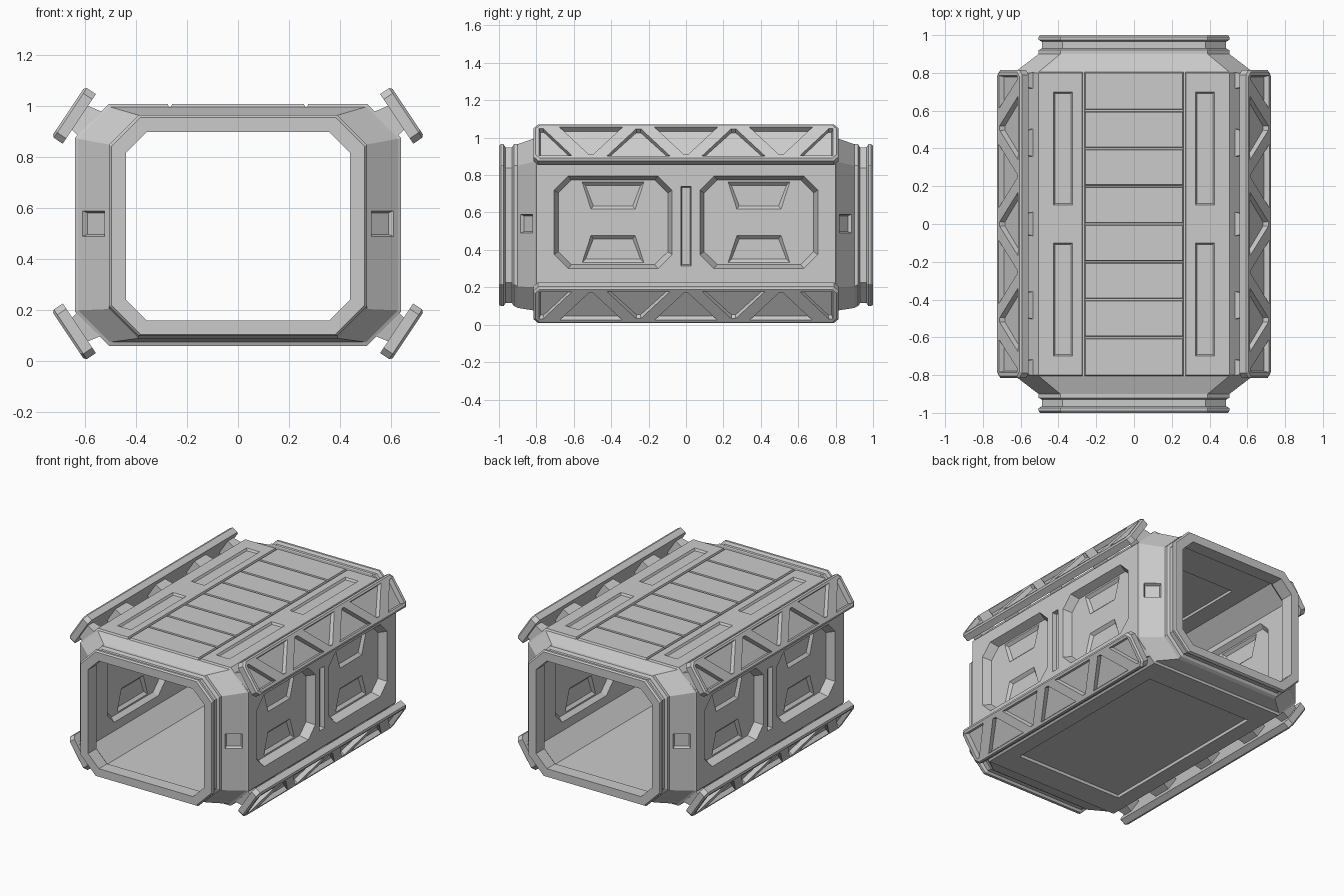
import bpy, bmesh
from mathutils import Vector

if "Cube" in bpy.data.objects:
    bpy.data.objects.remove(bpy.data.objects["Cube"])

def loft(bm, loops, ring=False):
    """Skin a list of equal point loops; capped, or joined end to end."""
    vs = [[bm.verts.new(p) for p in lp] for lp in loops]
    n = len(vs[0])
    pairs = list(zip(vs, vs[1:])) + ([(vs[-1], vs[0])] if ring else [])
    for a, b in pairs:
        for i in range(n):
            j = (i + 1) % n
            bm.faces.new((a[i], a[j], b[j], b[i]))
    if not ring:
        bm.faces.new(vs[0][::-1])
        bm.faces.new(vs[-1])

def finish(bm, name):
    bmesh.ops.recalc_face_normals(bm, faces=bm.faces[:])
    me = bpy.data.meshes.new(name)
    bm.to_mesh(me)
    bm.free()
    ob = bpy.data.objects.new(name, me)
    bpy.context.collection.objects.link(ob)
    return ob

def cut(ob, pockets):
    """Subtract a set of separate pocket solids from ob."""
    bm = bmesh.new()
    for p in pockets:
        loft(bm, p)
    tool = finish(bm, "cutter")
    mod = ob.modifiers.new("cut", 'BOOLEAN')
    mod.operation, mod.solver, mod.object = 'DIFFERENCE', 'EXACT', tool
    dg = bpy.context.evaluated_depsgraph_get()
    me = bpy.data.meshes.new_from_object(ob.evaluated_get(dg))
    ob.modifiers.clear()
    ob.data = me
    bpy.data.objects.remove(tool)

def pocket(pts, place, depth, slope=0.0, start=0.0):
    """Tapered pocket: 2D outline placed on a surface, sunk by depth."""
    cu = (min(p[0] for p in pts) + max(p[0] for p in pts)) / 2
    cv = (min(p[1] for p in pts) + max(p[1] for p in pts)) / 2
    hu = max(abs(p[0] - cu) for p in pts)
    hv = max(abs(p[1] - cv) for p in pts)
    small = [(cu + (u - cu) * (1 - slope / hu), cv + (v - cv) * (1 - slope / hv)) for u, v in pts]
    loops = [(pts, start - 0.02), (pts, start), (small, depth)]
    return [[place(u, v, d) for u, v in lp] for lp, d in loops]

def rect(u0, u1, v0, v1, c=0.0):
    if not c:
        return [(u0, v0), (u1, v0), (u1, v1), (u0, v1)]
    return [(u0 + c, v0), (u1 - c, v0), (u1, v0 + c), (u1, v1 - c),
            (u1 - c, v1), (u0 + c, v1), (u0, v1 - c), (u0, v0 + c)]

def section(y, hx, z0, z1, c):
    return [Vector((u, y, v)) for u, v in rect(-hx, hx, z0, z1, c)]

# hull: octagonal tube, outside front to back then inside back to front
outer = [(-1.0, .497, .105, .957, .115), (-.99, .505, .10, .965, .115), (-.975, .505, .10, .965, .115),
         (-.965, .488, .115, .948, .11), (-.93, .488, .115, .948, .11), (-.92, .505, .10, .965, .115),
         (-.9, .505, .09, .965, .115), (-.806, .628, .075, .998, .125), (-.8, .64, .06, 1.01, .135)]
inner = [(-.86, .5, .13, .94, .11), (-.91, .44, .16, .90, .082), (-1.0, .44, .16, .90, .082)]
flip = lambda rows: [(-r[0],) + r[1:] for r in reversed(rows)]
bm = bmesh.new()
loft(bm, [section(*r) for r in outer + flip(outer) + flip(inner) + inner], ring=True)
hull = finish(bm, "corridor_hull")

# surface placements (u, v, depth into the surface)
def side(s, x=.64, inward=1):
    return lambda u, v, d: Vector((s * (x - inward * d), u, v))

def taper(s, t):
    along = Vector((.123, .094)).normalized()
    def f(u, v, d):
        x = .566 + along.x * u - along.y * d
        y = .853 - along.y * u - along.x * d
        return Vector((s * x, t * y, v))
    return f

top = lambda u, v, d: Vector((u, v, 1.01 - d))
under = lambda u, v, d: Vector((u, v, .06 + d))
ceiling = lambda u, v, d: Vector((u, v, .94 + d))

# first pass: side panels, slots, port squares, roof and belly recesses
first, second = [], []
for s in (-1, 1):
    for face, deep in ((side(s), .055), (side(s, .5, -1), .03)):
        for c in (-.39, .39):
            first.append(pocket(rect(c - .315, c + .315, .3, .795, .075), face, deep, .022))
            for m in (-1, 1):
                trap = [(c - .165, .5475 + m * .215), (c + .165, .5475 + m * .215),
                        (c + .118, .5475 + m * .07), (c - .118, .5475 + m * .07)]
                second.append(pocket(trap, face, deep + .018, .018, deep))
    first.append(pocket(rect(-.028, .028, .315, .74), side(s), .03, .006))
    for t in (-1, 1):
        first.append(pocket(rect(-.054, .054, .49, .59), taper(s, t), .02, .008))
        lo, hi = sorted((t * .1, t * .7))
        first.append(pocket(rect(s * .375 - .05, s * .375 + .05, lo, hi), top, .014, .008))
    first.append(pocket(rect(s * .267 - .009, s * .267 + .009, -.83, .83), top, .012, .004))
for i in range(-3, 4):
    second.append(pocket(rect(-.262, .262, i * .2 - .008, i * .2 + .008), top, .0115, .003))
first.append(pocket(rect(-.4, .4, -.63, .63), under, .018, .004))
first.append(pocket(rect(-.27, .27, -.63, .63), ceiling, .015, .004))
cut(hull, first)
cut(hull, second)

# corner guard rails: tilted planks with a truss of triangular pockets
def rail_place(sx, sz):
    def f(u, v, d):
        return Vector((sx * (.644 - .555 * v + .832 * d), u, .54 + sz * (.425 + .832 * v + .555 * d)))
    return f

for sx, sn in ((-1, "left"), (1, "right")):
    for sz, zn in ((-1, "lower"), (1, "upper")):
        place = rail_place(sx, sz)
        bm = bmesh.new()
        loft(bm, [[place(u, v, d) for u, v in rect(-.815 + e, .815 - e, -.117 + e, .117 - e, .025)]
                  for e, d in ((0, -.026), (0, .016), (.01, .026))])
        rail = finish(bm, f"{zn}_{sn}_guard_rail")
        sink = lambda u, v, d, place=place: place(u, v, .026 - d)
        tris = []
        for k in range(-2, 3):
            c, m = k * .254, (1 if k % 2 == 0 else -1)
            tris.append([(c - .168, m * .092), (c + .168, m * .092), (c + .012, -m * .082), (c - .012, -m * .082)])
        for e in (-1, 1):
            tris.append([(e * .785, -.09), (e * .785, .085), (e * .765, .085), (e * .61, -.09)])
        cut(rail, [pocket(t, sink, .03, .006) for t in tris])
        # stand-off blocks joining the rail to the hull chamfer
        bm = bmesh.new()
        for c, h in ((-.76, .03), (-.43, .06), (0, .05), (.43, .06), (.76, .03)):
            loft(bm, [[place(u, v, d) for u, v in rect(c - h - g, c + h + g, -.05 - g, .06 + g)]
                      for d, g in ((-.02, 0), (-.095, .015))])
        finish(bm, f"{zn}_{sn}_rail_mounts")
